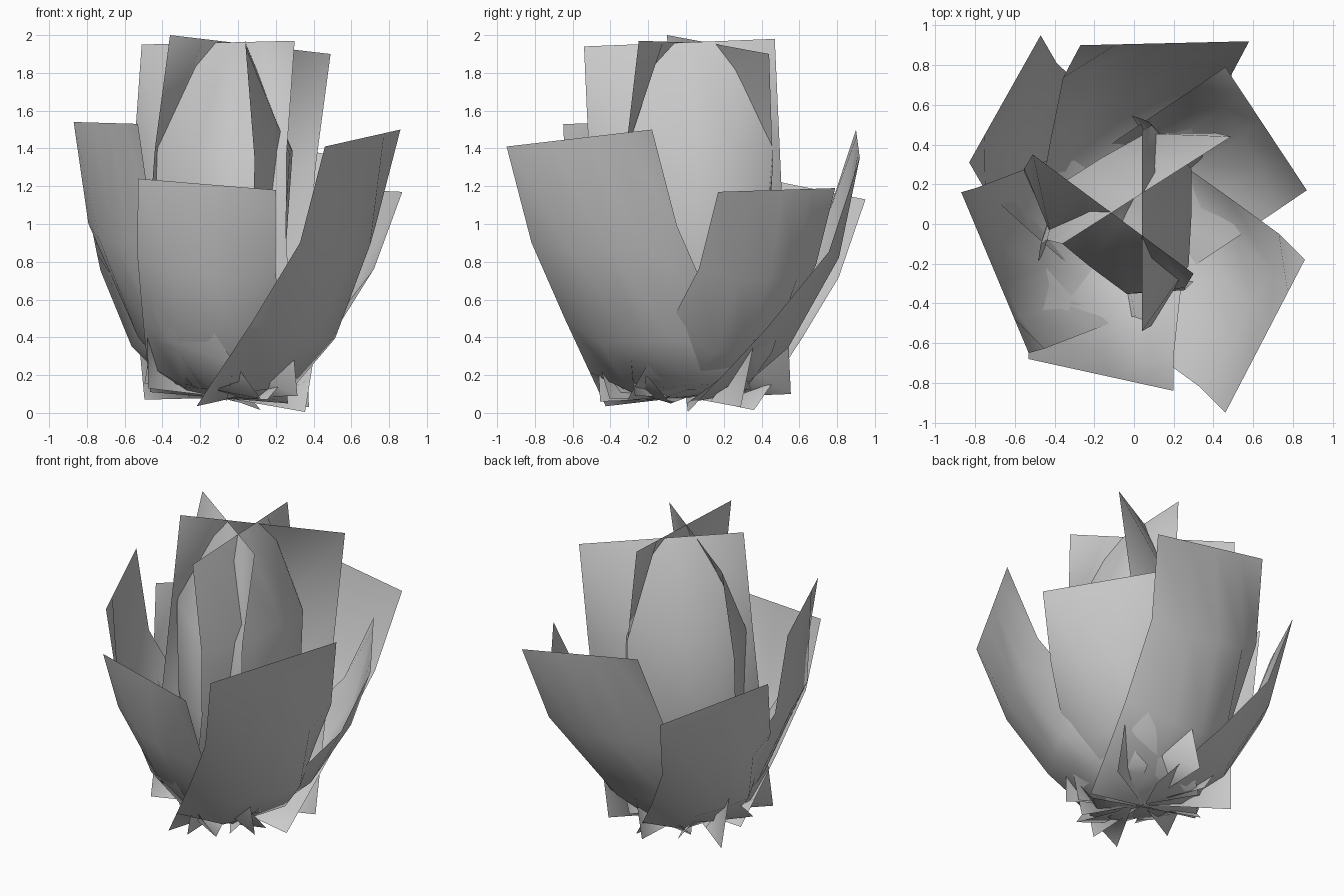
import bpy
from mathutils import Vector

cube = bpy.data.objects.get("Cube")
if cube:
    bpy.data.objects.remove(cube)

grey = bpy.data.materials.new("petal_grey")
grey.use_nodes = True
grey.diffuse_color = (0.6, 0.6, 0.6, 1)
grey.node_tree.nodes["Principled BSDF"].inputs["Base Color"].default_value = (0.6, 0.6, 0.6, 1)

# Rows from base to rim: edge reach, edge height, middle reach, middle height (rim = 1)
OUTER = [(0, 0, 0, 0), (.17, .13, .29, .035), (.43, .33, .58, .21),
         (.79, .63, .86, .57), (1, 1, 1, 1)]
INNER = [(0, 0, 0, 0), (.05, .18, .19, .08), (.09, .45, .27, .38),
         (.08, .68, .28, .69), (0, 1, 0, 1)]
# Columns from left edge to right edge: position across, share of the cupping
COLUMNS = [(-1, 0), (-.4, .93), (.1, 1), (.57, 1), (1, 0)]
BASE_HEIGHT = 0.08


def petal(name, left, right, base, rows, bulge=0.0):
    """A cupped sheet whose base line crosses the stem and whose rim joins two corners."""
    a, b = Vector(left), Vector(right)
    along = b - a
    foot = Vector((base[0], base[1], BASE_HEIGHT))
    delta = (a + b) / 2 - foot
    flat = Vector((along.x, along.y, 0)).normalized()
    out = Vector((flat.y, -flat.x, 0))
    reach, slide, rise = delta.dot(out), delta.dot(flat), delta.z
    verts, faces = [], []
    for edge_out, edge_z, mid_out, mid_z in rows:
        for u, cup in COLUMNS:
            o = edge_out + (mid_out - edge_out) * cup
            z = edge_z + (mid_z - edge_z) * cup
            o = o + reach * z if rows is INNER else o * reach
            o += bulge * 4 * z * (1 - z)
            p = foot + out * o + flat * (slide * z) + along * (u / 2)
            p.z += rise * z
            verts.append(p)
    n = len(COLUMNS)
    for i in range(len(rows) - 1):
        for j in range(n - 1):
            k = i * n + j
            faces += [(k, k + 1, k + n), (k + 1, k + n + 1, k + n)]
    mesh = bpy.data.meshes.new(name)
    mesh.from_pydata(verts, [], faces)
    mesh.materials.append(grey)
    mesh.shade_smooth()
    bpy.context.collection.objects.link(bpy.data.objects.new(name, mesh))


# Six open outer petals
petal("outer_petal_front", (-.53, -.68, 1.24), (.20, -.84, 1.18), (-.10, .0), OUTER)
petal("outer_petal_front_left", (.46, -.95, 1.41), (.86, -.18, 1.50), (-.02, -.04), OUTER)
petal("outer_petal_back_left", (.87, .17, 1.17), (.46, .79, 1.19), (-.05, .0), OUTER)
petal("outer_petal_back", (.58, .92, 1.35), (-.27, .90, 1.50), (-.07, .0), OUTER, .03)
petal("outer_petal_back_right", (-.47, .95, 1.13), (-.83, .31, 1.26), (-.06, .04), OUTER, .03)
petal("outer_petal_right", (-.87, .16, 1.54), (-.53, -.65, 1.53), (-.05, .0), OUTER, .07)

# Three tall petals closing into a bud
petal("inner_petal_front", (-.51, .35, 1.95), (.30, -.25, 1.97), (-.09, .03), INNER)
petal("inner_petal_left", (.04, -.54, 1.94), (.04, .47, 1.98), (-.06, .05), INNER)
petal("inner_petal_back", (.49, .44, 1.90), (-.36, -.10, 2.0), (-.05, .02), INNER)
